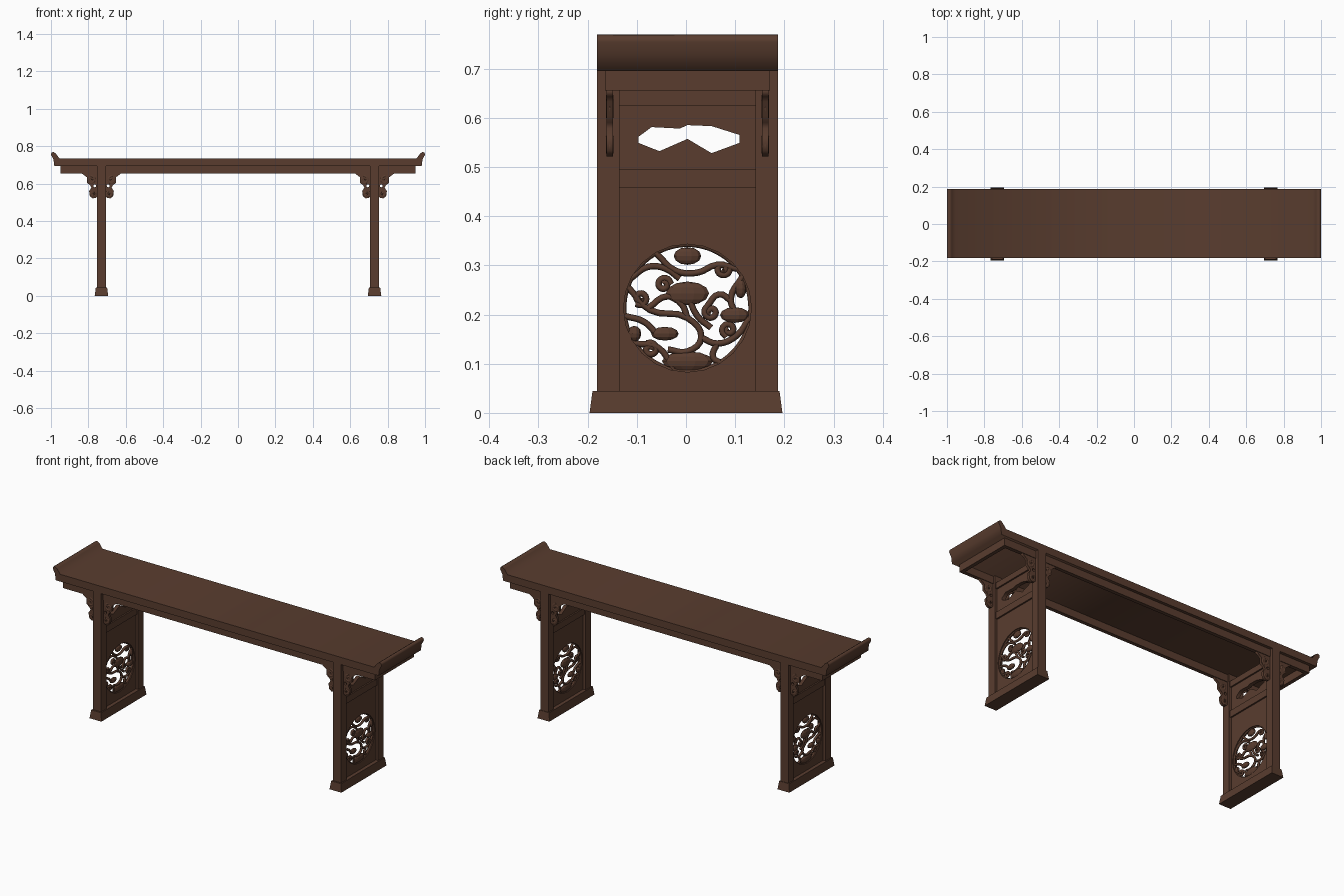
import bpy, bmesh, math
from mathutils import Vector

if "Cube" in bpy.data.objects:
    bpy.data.objects.remove(bpy.data.objects["Cube"], do_unlink=True)

wood = bpy.data.materials.new("dark brown wood")
wood.use_nodes = True
brown = (0.1, 0.046, 0.028, 1)
wood.diffuse_color = brown
wood.node_tree.nodes["Principled BSDF"].inputs["Base Color"].default_value = brown

CY = 0.003                               # the body sits slightly off the feet
LEG_X = 0.73
SIDE = (math.pi / 2, 0, math.pi / 2)     # drawing plane y, z
FRONT = (math.pi / 2, 0, 0)              # drawing plane x, z


def add_mesh(name, bm):
    mesh = bpy.data.meshes.new(name)
    bm.to_mesh(mesh)
    bm.free()
    mesh.materials.append(wood)
    ob = bpy.data.objects.new(name, mesh)
    bpy.context.collection.objects.link(ob)
    return ob


def box(name, x, y, z, taper=0.0):
    """Box from (min, max) ranges; taper pulls the top edges in."""
    bm = bmesh.new()
    bmesh.ops.create_cube(bm, size=1)
    for v in bm.verts:
        inset = taper if v.co.z > 0 else 0
        v.co = Vector((x[0] + inset if v.co.x < 0 else x[1] - inset,
                       y[0] + inset if v.co.y < 0 else y[1] - inset,
                       z[0] if v.co.z < 0 else z[1]))
    return add_mesh(name, bm)


def curve_part(name, loops, location, rotation, extrude=0.0, bevel=0.0):
    """Filled, extruded outlines, or round strands when bevel is set."""
    cu = bpy.data.curves.new(name, "CURVE")
    cu.dimensions = "3D" if bevel else "2D"
    cu.fill_mode = "FULL" if bevel else "BOTH"
    cu.extrude = extrude
    cu.bevel_depth = bevel
    cu.bevel_resolution = 1
    cu.use_fill_caps = True
    cu.resolution_u = 4
    for pts in loops:
        if bevel:
            sp = cu.splines.new("BEZIER")
            sp.bezier_points.add(len(pts) - 1)
            for bp, (u, v) in zip(sp.bezier_points, pts):
                bp.co = (u, v, 0)
                bp.handle_left_type = bp.handle_right_type = "AUTO"
        else:
            sp = cu.splines.new("POLY")
            sp.points.add(len(pts) - 1)
            for p, (u, v) in zip(sp.points, pts):
                p.co = (u, v, 0, 1)
            sp.use_cyclic_u = True
    temp = bpy.data.objects.new(name, cu)
    bpy.context.collection.objects.link(temp)
    deps = bpy.context.evaluated_depsgraph_get()
    mesh = bpy.data.meshes.new_from_object(temp.evaluated_get(deps))
    bpy.data.objects.remove(temp, do_unlink=True)
    mesh.materials.clear()
    mesh.materials.append(wood)
    ob = bpy.data.objects.new(name, mesh)
    ob.location, ob.rotation_euler = location, rotation
    bpy.context.collection.objects.link(ob)
    return ob


def rect(w, z0, z1):
    return [(-w, z0), (w, z0), (w, z1), (-w, z1)]


def curl(u, v, r, turns=1.4, start=0.0, flip=1):
    """Spiral scroll around a centre."""
    n = 9
    return [(u + flip * r * (1 - 0.8 * i / n) * math.cos(start + turns * math.tau * i / n),
             v + r * (1 - 0.8 * i / n) * math.sin(start + turns * math.tau * i / n))
            for i in range(n + 1)]


def circle(u, v, r, n=24):
    return [(u + r * math.cos(math.tau * i / n), v + r * math.sin(math.tau * i / n))
            for i in range(n)]


# Table top with upturned ends
end = [(0.955, 0.735), (0.974, 0.761), (0.986, 0.769), (0.997, 0.766),
       (1, 0.754), (0.987, 0.731), (0.982, 0.695)]
outline = end + [(-u, v) for u, v in reversed(end)]
curve_part("table_top", [outline], (0, CY, 0), FRONT, extrude=0.184)

# Apron frame below the top
for s, side in ((-1, "front"), (1, "back")):
    y = CY + s * 0.158
    box(side + "_apron", (-0.95, 0.95), (y - 0.01, y + 0.01), (0.655, 0.697))
for s, side in ((-1, "right"), (1, "left")):
    x = s * 0.94
    box(side + "_end_apron", (x - 0.01, x + 0.01), (CY - 0.167, CY + 0.167), (0.655, 0.697))

# Lower panel: opening and carved vines, in steps of 1/500 around the opening centre
CZ, R, STEP = 0.213, 0.13, 0.002
opening = circle(0, CZ, R)
slot = [(-0.1, 0.561), (-0.073, 0.581), (-0.016, 0.578), (0, 0.585), (0.049, 0.583),
        (0.106, 0.565), (0.106, 0.549), (0.049, 0.528), (0, 0.557), (-0.057, 0.532),
        (-0.1, 0.549)]
vines = [
    [(-60, 21), (-38, -2), (0, -10), (14, -30), (0, -44), (-20, -42)],
    [(-58, 30), (-40, 42), (-22, 40), (-8, 30)],
    [(-32, 56), (-12, 38), (10, 36), (30, 44), (50, 40)],
    [(56, 32), (44, 10), (50, -8)],
    [(20, 2), (32, 14), (46, 6)],
    [(14, -30), (30, -36), (50, -28), (63, -10)],
    [(-64, -8), (-44, -14), (-30, -28)],
    [(-54, -36), (-30, -40), (-14, -62)],
    [(0, -10), (-6, 4), (-20, 12), (-40, 0)],
    [(0, 15), (10, -8), (24, -20)],
    [(30, -36), (26, -50), (34, -56)],
]
strands = [[(u * STEP, CZ + v * STEP) for u, v in vine] for vine in vines]
for i, (u, v) in enumerate([(-24, 24), (-38, -42), (24, -4), (36, 40), (-48, 10), (42, -22)]):
    strands.append(curl(u * STEP, CZ + v * STEP, 0.015, start=i, flip=(-1) ** i))
# Leaf centre, half width, half height
leaves = [(0, 15, 22, 12), (0, 53, 14, 9), (48, -7, 15, 8), (-23, -26, 14, 7),
          (0, -54, 26, 10), (-54, -26, 7, 8), (54, 20, 6, 10)]

# Scroll bracket outline, measured outward from the post
bracket = [(-0.005, 0.657), (0.085, 0.657), (0.066, 0.643), (0.053, 0.633), (0.053, 0.604),
           (0.036, 0.59), (0.03, 0.578), (0.042, 0.56), (0.038, 0.533), (0.024, 0.521),
           (0.008, 0.523), (-0.005, 0.535)]
gap = circle(0.012, 0.588, 0.008, 8)

for s, side in ((-1, "right"), (1, "left")):
    x = s * LEG_X

    # Foot and posts
    box(side + "_foot", (x - 0.036, x + 0.036), (-0.196, 0.196), (0, 0.045), taper=0.006)
    for t, end_name in ((-1, "front"), (1, "back")):
        y = CY + t * 0.161
        box(f"{side}_{end_name}_post", (x - 0.024, x + 0.024),
            (y - 0.023, y + 0.023), (0.04, 0.697))

        # Scroll brackets either side of the post
        yb = CY + t * 0.158
        for d, where in ((-1, "inner"), (1, "outer")):
            base = (x + s * d * 0.024, yb, 0)
            f = s * d
            name = f"{side}_{end_name}_{where}_bracket"
            curve_part(name, [[(f * u, v) for u, v in bracket],
                              [(f * u, v) for u, v in gap]], base, FRONT, extrude=0.007)
            scrolls = [curl(0.032, 0.62, 0.022, start=1.5), curl(0.021, 0.545, 0.017, start=2)]
            curve_part(name + "_scrolls", [[(f * u, v) for u, v in c] for c in scrolls],
                       base, FRONT, bevel=0.009)

    # Cross rails between the posts
    for rail, z in (("top", (0.625, 0.657)), ("middle", (0.458, 0.495))):
        box(f"{side}_{rail}_rail", (x - 0.018, x + 0.018), (CY - 0.14, CY + 0.14), z)

    # Pierced panels
    at = (x, CY, 0)
    curve_part(side + "_lower_panel", [rect(0.139, 0.04, 0.46), opening], at, SIDE, extrude=0.01)
    curve_part(side + "_upper_panel", [rect(0.139, 0.49, 0.63), slot], at, SIDE, extrude=0.01)
    curve_part(side + "_opening_rim", [opening + opening[:1]], at, SIDE, bevel=0.006)

    # Carved vines and leaves
    curve_part(side + "_vines", strands, at, SIDE, bevel=0.0065)
    bm = bmesh.new()
    for u, v, w, h in leaves:
        ball = bmesh.ops.create_uvsphere(bm, u_segments=10, v_segments=6, radius=1)
        for vert in ball["verts"]:
            c = vert.co
            vert.co = Vector((x + c.x * 0.011, CY + (u + c.y * w) * STEP,
                              CZ + (v + c.z * h) * STEP))
    add_mesh(side + "_leaves", bm)
